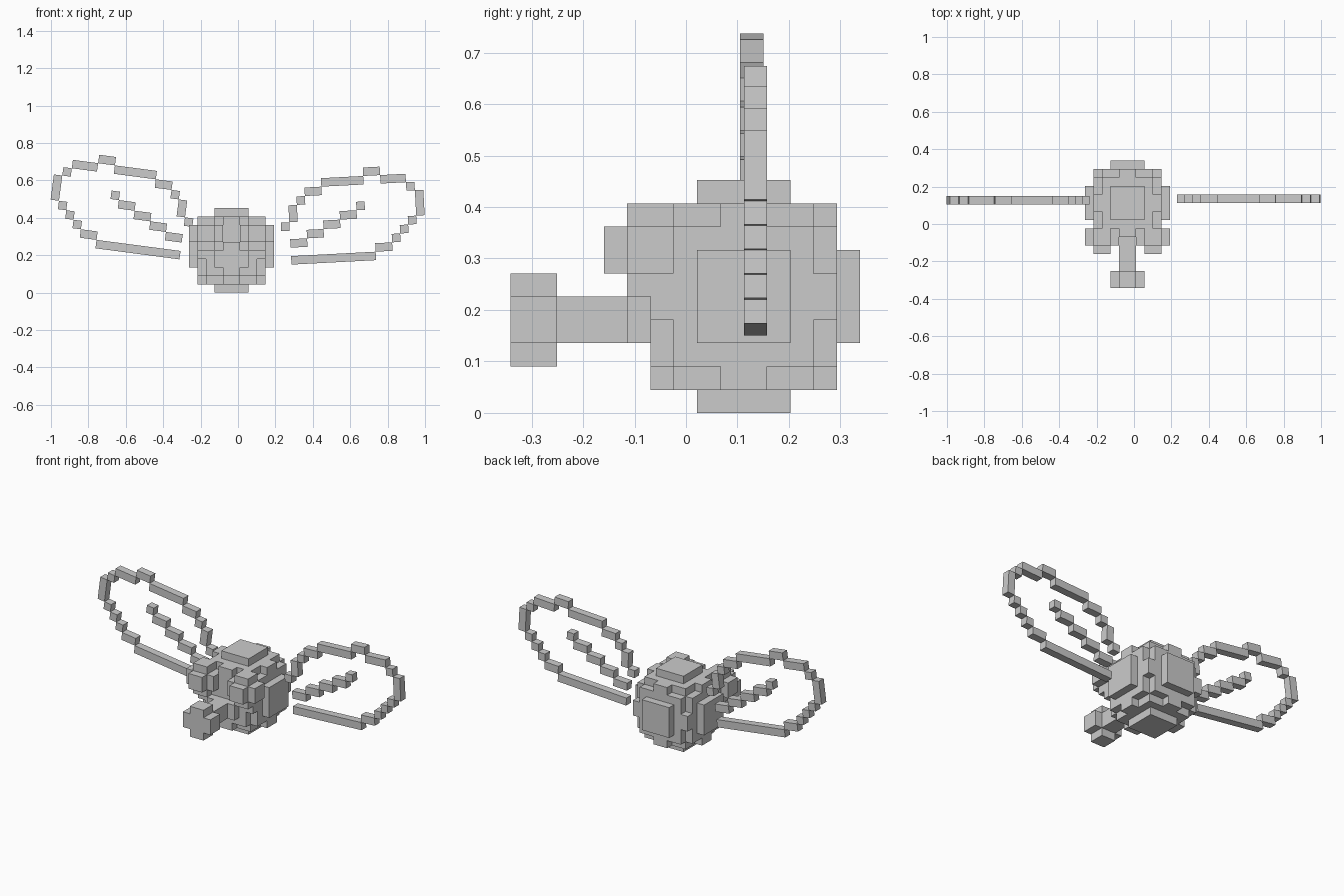
import bpy, bmesh, math
from mathutils import Matrix, Vector

cube = bpy.data.objects.get("Cube")
if cube:
    bpy.data.objects.remove(cube, do_unlink=True)

U = 0.0453                                # edge of one block
CENTRE = Vector((-0.035, 0.112, 0.226))   # middle of the body

grey = bpy.data.materials.new("plain grey")
grey.use_nodes = True
grey.diffuse_color = (0.6, 0.6, 0.6, 1)
grey.node_tree.nodes["Principled BSDF"].inputs["Base Color"].default_value = (0.6, 0.6, 0.6, 1)


def blocks(name, boxes, frame):
    """One object from boxes given as (centre, size) in block units."""
    bm = bmesh.new()
    for centre, size in boxes:
        m = frame @ Matrix.Translation(Vector(centre) * U) @ Matrix.Diagonal((*[s * U for s in size], 1))
        bmesh.ops.create_cube(bm, size=1, matrix=m)
    bmesh.ops.recalc_face_normals(bm, faces=bm.faces)
    mesh = bpy.data.meshes.new(name)
    bm.to_mesh(mesh)
    bm.free()
    mesh.materials.append(grey)
    obj = bpy.data.objects.new(name, mesh)
    bpy.context.collection.objects.link(obj)
    return obj


def three_ways(long, short):
    """Three boxes, each differing from the others along one axis."""
    return [((0, 0, 0), [long if i == axis else short for i in range(3)]) for axis in range(3)]


body_frame = Matrix.Translation(CENTRE)

# Stepped round body: thick core plus thin discs along each axis
blocks("body", three_ways(8, 6) + three_ways(2, 8), body_frame)

# Raised plates on the body sides
for name, direction in {"left_plate": (1, 0, 0), "right_plate": (-1, 0, 0), "back_plate": (0, 1, 0),
                        "top_plate": (0, 0, 1), "bottom_plate": (0, 0, -1)}.items():
    blocks(name, [([d * 4.5 for d in direction], [1 if d else 4 for d in direction])], body_frame)

# Eyes: three crossing bars
for name, side in (("left_eye", 1), ("right_eye", -1)):
    blocks(name, three_ways(4, 2), body_frame @ Matrix.Translation(Vector((side * 3, -4, 2)) * U))

# Mouth, snout and cross-shaped snout tip
blocks("mouth", [((0, -4.5, -1), (4, 1, 2))], body_frame)
blocks("snout", [((0, -6.0, -1), (2, 4, 2))], body_frame)
blocks("snout_tip", [((0, -9, -1), (4, 2, 2)), ((0, -9, -1), (2, 2, 4))], body_frame)

# Wing rows: outward start, outward end, bottom, top
RIM = [(0, 10, 0, 1), (10, 12, 1, 2), (12, 13, 2, 3), (13, 14, 3, 4), (14, 15, 4, 5),
       (15, 16, 5, 8), (14, 15, 8, 9), (11, 14, 9, 10), (9, 11, 10, 11), (4, 9, 9, 10),
       (2, 4, 8, 9), (1, 2, 7, 8), (0, 1, 5, 7), (-1, 0, 4, 5)]
VEIN = [(0, 2, 2, 3), (2, 4, 3, 4), (4, 6, 4, 5), (6, 8, 5, 6), (8, 9, 6, 7)]

for name, side, root, tilt in (("left_wing", 1, (0.286, 0.135, 0.150), 3),
                               ("right_wing", -1, (-0.313, 0.128, 0.178), 7.5)):
    frame = Matrix.Translation(root) @ Matrix.Rotation(math.radians(-side * tilt), 4, 'Y')
    for part, rows in (("rim", RIM), ("vein", VEIN)):
        boxes = [((side * (a + b) / 2, 0, (c + d) / 2), (b - a, 1, d - c)) for a, b, c, d in rows]
        blocks(f"{name}_{part}", boxes, frame)
